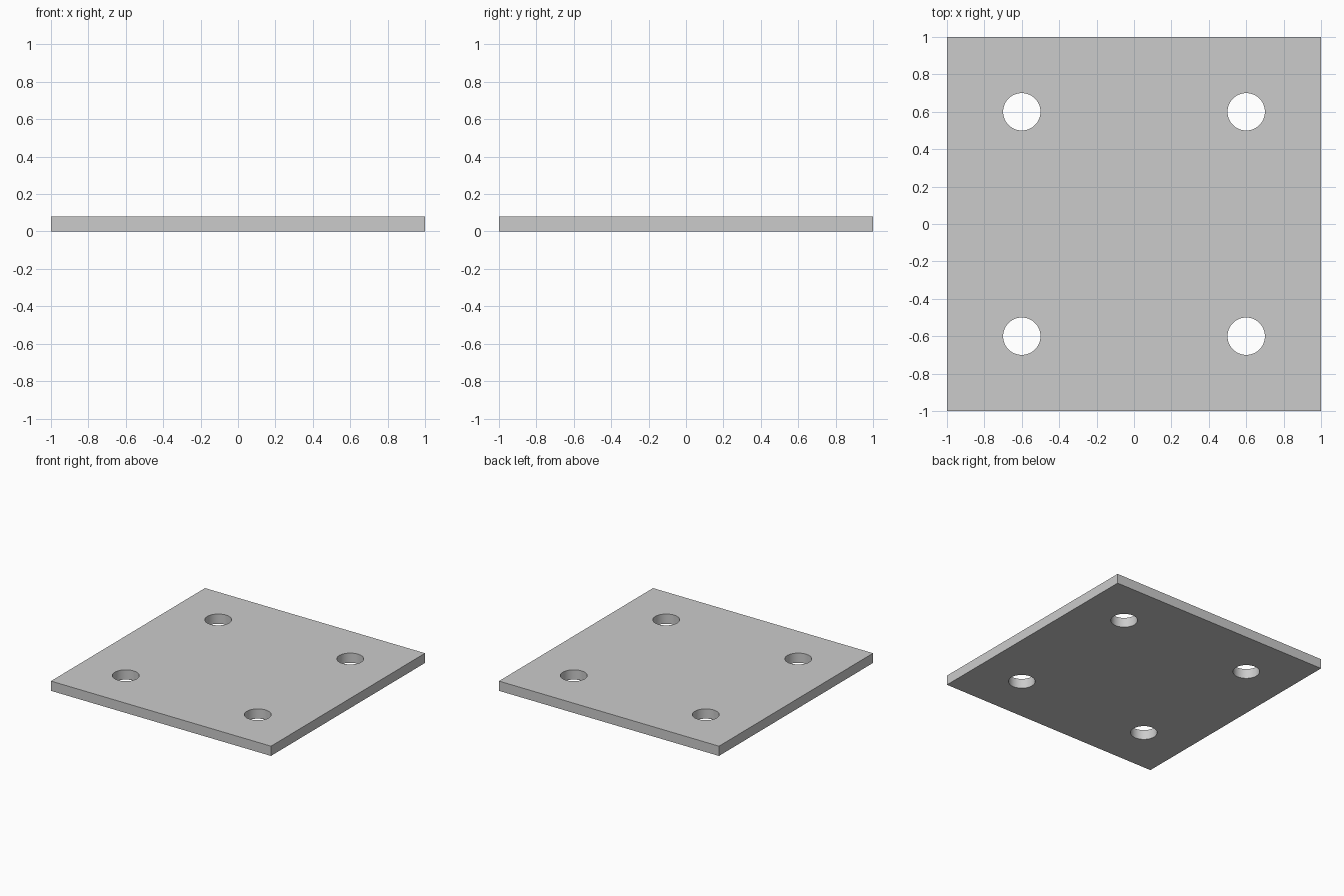
import bpy, bmesh
from mathutils import Matrix

if "Cube" in bpy.data.objects:
    bpy.data.objects.remove(bpy.data.objects["Cube"])

SIZE, THICK = 2.0, 0.08
HOLE_R, HOLE_POS, SIDES = 0.1, 0.6, 64


def make_object(name, bm):
    mesh = bpy.data.meshes.new(name)
    bm.to_mesh(mesh)
    bm.free()
    obj = bpy.data.objects.new(name, mesh)
    bpy.context.collection.objects.link(obj)
    return obj


# Square plate standing on z = 0
bm = bmesh.new()
bmesh.ops.create_cube(bm, size=1, matrix=Matrix.Translation((0, 0, THICK / 2))
                      @ Matrix.Diagonal((SIZE, SIZE, THICK, 1)))
plate = make_object("mounting_plate", bm)

# Four hole cutters, one near each corner
bm = bmesh.new()
for sx in (-1, 1):
    for sy in (-1, 1):
        bmesh.ops.create_cone(
            bm, cap_ends=True, segments=SIDES, radius1=HOLE_R, radius2=HOLE_R,
            depth=THICK * 3,
            matrix=Matrix.Translation((sx * HOLE_POS, sy * HOLE_POS, THICK / 2)))
cutter = make_object("hole_cutters", bm)
cutter.hide_render = True
cutter.display_type = 'WIRE'

# Drill the through holes
drill = plate.modifiers.new("bolt_holes", 'BOOLEAN')
drill.operation = 'DIFFERENCE'
drill.solver = 'EXACT'
drill.object = cutter

# Apply the cut, then smooth only the hole walls
bpy.context.view_layer.objects.active = plate
plate.select_set(True)
bpy.ops.object.modifier_apply(modifier=drill.name)
bpy.data.objects.remove(cutter)
bpy.ops.object.shade_smooth_by_angle()
